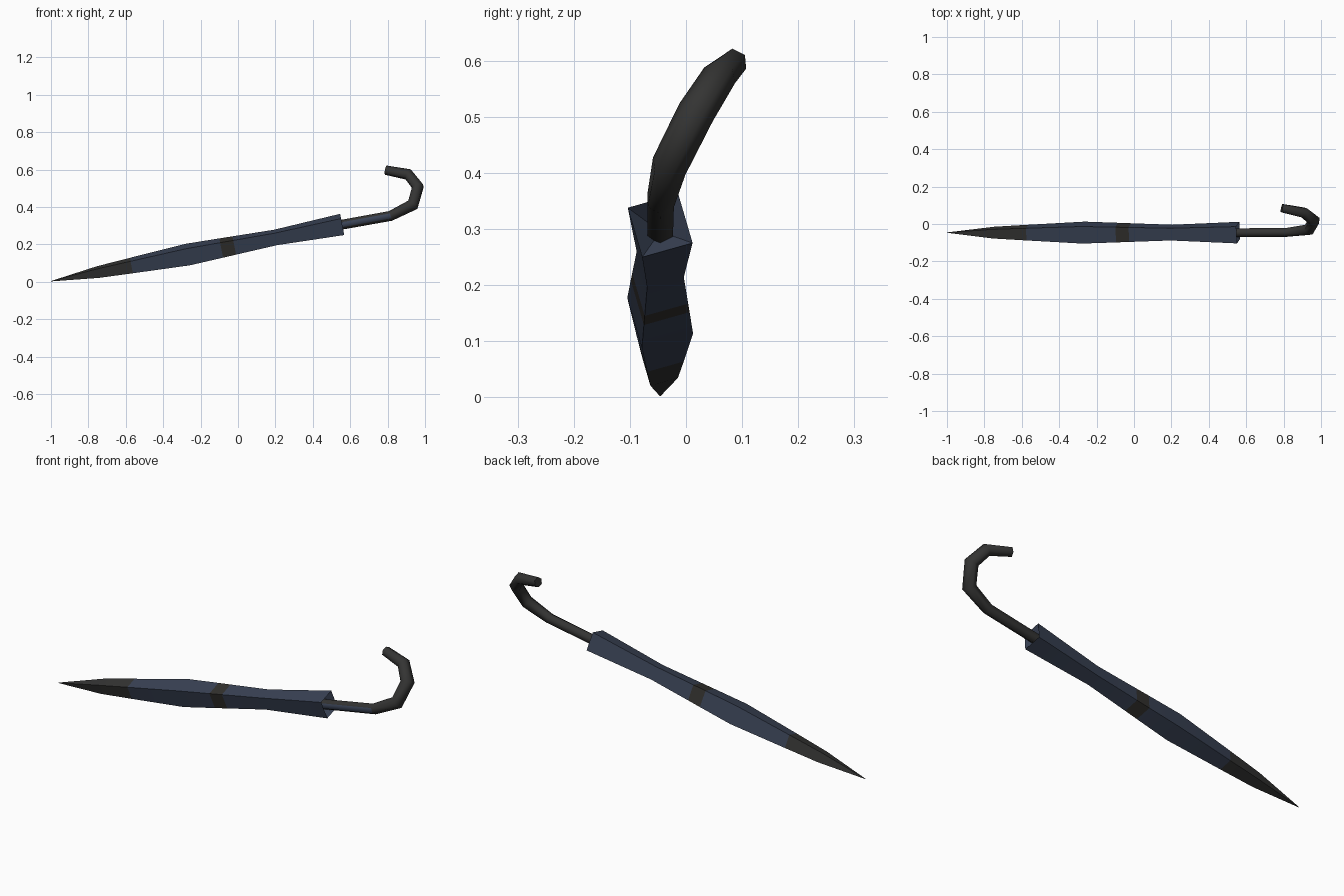
import bpy, bmesh, math
from mathutils import Vector

if "Cube" in bpy.data.objects:
    bpy.data.objects.remove(bpy.data.objects["Cube"])


def material(name, rgb):
    m = bpy.data.materials.new(name)
    m.diffuse_color = (*rgb, 1)
    m.use_nodes = True
    m.node_tree.nodes["Principled BSDF"].inputs["Base Color"].default_value = m.diffuse_color
    return m


BLUE = material("navy fabric", (0.042, 0.056, 0.092))
GREY = material("charcoal", (0.034, 0.034, 0.033))
BROWN = material("dark strap", (0.033, 0.031, 0.028))


def tube(name, path, radii, sides, phase, mats, rule, smooth, recess=0.0):
    """Loft regular polygons along a path; rule(segment, normal) gives the material slot."""
    pts = [Vector(p) for p in path]
    n = len(pts)
    bm = bmesh.new()
    rings, prev, u = [], None, Vector((0, 1, 0))
    for i, p in enumerate(pts):
        a = (p - pts[i - 1]).normalized() if i else Vector()
        b = (pts[i + 1] - p).normalized() if i < n - 1 else Vector()
        t = (a + b).normalized()
        if prev:
            u = prev.rotation_difference(t) @ u
        w = t.cross(u)
        prev = t
        rings.append([bm.verts.new(p + radii[i] * (u * math.cos(q) + w * math.sin(q)))
                      for q in (phase + math.tau * k / sides for k in range(sides))])
    segments = []
    for i in range(n - 1):
        for k in range(sides):
            j = (k + 1) % sides
            segments.append((bm.faces.new((rings[i][k], rings[i][j],
                                           rings[i + 1][j], rings[i + 1][k])), i))
    bm.faces.new(rings[0][::-1])
    # far end: a cone sunk inwards, or a flat cap when recess is zero
    hub = bm.verts.new(pts[-1] - prev * recess)
    for k in range(sides):
        segments.append((bm.faces.new((rings[-1][k], rings[-1][(k + 1) % sides], hub)), n - 1))
    bm.normal_update()
    for f, i in segments:
        f.material_index = rule(i, f.normal)
    me = bpy.data.meshes.new(name)
    bm.to_mesh(me)
    bm.free()
    for m in mats:
        me.materials.append(m)
    ob = bpy.data.objects.new(name, me)
    bpy.context.collection.objects.link(ob)
    bpy.ops.object.select_all(action='DESELECT')
    ob.select_set(True)
    bpy.context.view_layer.objects.active = ob
    bpy.ops.object.shade_smooth_by_angle(angle=math.radians(smooth))
    return ob


# Folded canopy: square section on a sloping axis, dark tip and a strap band
profile = [(-1.0, 0.001), (-0.75, 0.036), (-0.57, 0.048), (-0.27, 0.067),
           (-0.09, 0.060), (-0.02, 0.057), (0.20, 0.048), (0.557, 0.066)]
tube("folded_canopy",
     [(x, -0.046, 0.003 + (x + 1) * 0.195) for x, r in profile],
     [r for x, r in profile], 4, math.radians(61),
     [BLUE, GREY, BROWN],
     lambda i, nrm: 1 if i < 2 else 2 if i == 4 else 0,
     40, recess=0.06)

# Shaft and hooked handle; the straight shaft is blue on its front side
tube("shaft_and_hook",
     [(0.48, -0.046, 0.292), (0.815, -0.045, 0.352), (0.935, -0.03, 0.412),
      (0.962, 0.018, 0.508), (0.91, 0.06, 0.574), (0.79, 0.085, 0.597)],
     [0.026, 0.027, 0.033, 0.034, 0.031, 0.025], 6, math.radians(30),
     [GREY, BLUE],
     lambda i, nrm: 1 if i == 0 and nrm.y < -0.6 else 0,
     65)
